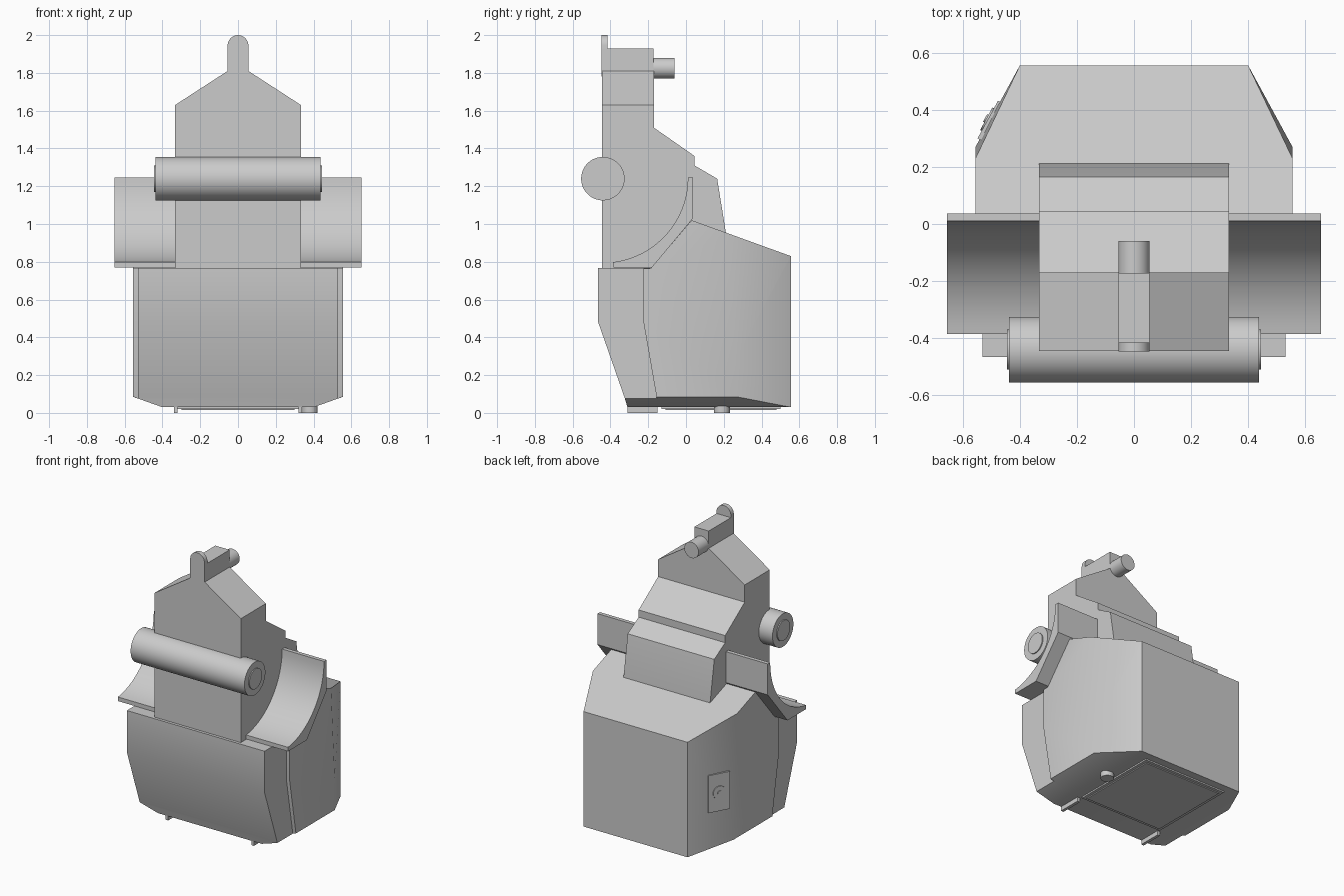
import bpy, bmesh, math
from mathutils import Vector, Matrix

cube = bpy.data.objects.get("Cube")
if cube:
    bpy.data.objects.remove(cube, do_unlink=True)

grey = bpy.data.materials.new("light grey")
grey.use_nodes = True
grey.diffuse_color = (0.6, 0.6, 0.6, 1)
grey.node_tree.nodes["Principled BSDF"].inputs["Base Color"].default_value = (0.6, 0.6, 0.6, 1)


def finish(name, bm, angle=30):
    bmesh.ops.recalc_face_normals(bm, faces=bm.faces)
    mesh = bpy.data.meshes.new(name)
    bm.to_mesh(mesh)
    bm.free()
    mesh.materials.append(grey)
    obj = bpy.data.objects.new(name, mesh)
    bpy.context.collection.objects.link(obj)
    bpy.ops.object.select_all(action="DESELECT")
    obj.select_set(True)
    bpy.context.view_layer.objects.active = obj
    bpy.ops.object.shade_smooth_by_angle(angle=math.radians(angle))
    return obj


def slab(bm, points, a, b, place):
    """Extrude a closed outline from depth a to depth b."""
    face = bm.faces.new([bm.verts.new(place(p, q, a)) for p, q in points])
    new = bmesh.ops.extrude_face_region(bm, geom=[face])["geom"]
    shift = Vector(place(0, 0, b)) - Vector(place(0, 0, a))
    bmesh.ops.translate(bm, verts=[v for v in new if isinstance(v, bmesh.types.BMVert)], vec=shift)


def side(p, q, d):      # outline in y, z; depth along x
    return (d, p, q)


def front(p, q, d):     # outline in x, z; depth along y
    return (p, d, q)


def trim(bm, p, q, r):
    """Cut off the outside of the plane through three points, on both sides."""
    p, q, r = Vector(p), Vector(q), Vector(r)
    normal = (q - p).cross(r - p).normalized()
    if normal.x < 0:
        normal.negate()
    for s in (1, -1):
        mirror = Vector((s, 1, 1))
        cut = bmesh.ops.bisect_plane(bm, geom=bm.verts[:] + bm.edges[:] + bm.faces[:],
                                     plane_co=p * mirror, plane_no=normal * mirror,
                                     clear_outer=True)["geom_cut"]
        edges = [e for e in cut if isinstance(e, bmesh.types.BMEdge) and e.is_boundary]
        if edges:
            bmesh.ops.holes_fill(bm, edges=edges, sides=0)


def box(name, lo, hi):
    bm = bmesh.new()
    lo, hi = Vector(lo), Vector(hi)
    m = Matrix.Translation((lo + hi) / 2) @ Matrix.Diagonal((hi - lo).to_4d())
    m[3][3] = 1
    bmesh.ops.create_cube(bm, size=1, matrix=m)
    return finish(name, bm)


def rod(name, centre, direction, radius, length, segments=48):
    bm = bmesh.new()
    m = Matrix.Translation(centre) @ Vector(direction).to_track_quat("Z", "Y").to_matrix().to_4x4()
    bmesh.ops.create_cone(bm, cap_ends=True, segments=segments, radius1=radius,
                          radius2=radius, depth=length, matrix=m)
    return finish(name, bm)


# Main body: side profile with bevelled underside and rear corners
floor_bevel = ((0.555, 0, 0.085), (0.4, 0, 0.03), (0.4, 1, 0.03))
bm = bmesh.new()
slab(bm, [(-0.225, 0.765), (-0.185, 0.765), (0.03, 1.02), (0.555, 0.83), (0.555, 0.03),
          (-0.15, 0.03), (-0.155, 0.08), (-0.225, 0.48)], -0.555, 0.555, side)
trim(bm, *floor_bevel)
trim(bm, (0.4, 0.555, 0.83), (0.4, 0.555, 0.03), (0.555, 0.27, 0.085))
trim(bm, (0.4, 0.555, 0.83), (0.555, 0.23, 0.95), (0.555, 0.27, 0.3))
finish("main_body", bm)

# Front shell, slightly narrower than the body
bm = bmesh.new()
slab(bm, [(-0.465, 0.768), (-0.465, 0.48), (-0.325, 0.08), (-0.31, 0.03), (-0.15, 0.03),
          (-0.155, 0.08), (-0.2, 0.48), (-0.19, 0.768)], -0.53, 0.53, side)
trim(bm, *floor_bevel)
finish("front_shell", bm)

# Tower with stepped back and sloping shoulders
bm = bmesh.new()
slab(bm, [(-0.445, 0.76), (-0.445, 1.9), (-0.17, 1.9), (-0.17, 1.51), (0.045, 1.36),
          (0.045, 1.31), (0.165, 1.24), (0.215, 0.93), (0.215, 0.76)], -0.333, 0.333, side)
trim(bm, (0.333, 0, 1.63), (0.055, 0, 1.81), (0.055, 1, 1.81))
finish("tower", bm)

# Ridge block, rounded sight tab and rear pin
box("ridge_block", (-0.055, -0.444, 1.75), (0.055, -0.171, 1.93))
bm = bmesh.new()
arch = [(0.055 * math.cos(math.pi * i / 16), 1.945 + 0.055 * math.sin(math.pi * i / 16))
        for i in range(17)]
slab(bm, [(-0.055, 1.78), (0.055, 1.78)] + arch, -0.447, -0.415, front)
finish("sight_tab", bm)
rod("rear_pin", (0, -0.125, 1.825), (0, 1, 0), 0.055, 0.13)

# Curved side wings, concentric with the roller
bm = bmesh.new()
arc = []
for i in range(21):
    a = math.radians(-83 + 83 * i / 20)
    arc.append((-0.44 + 0.45 * math.cos(a), 1.245 + 0.45 * math.sin(a)))
slab(bm, [(-0.385, 0.77)] + arc + [(0.037, 1.245), (0.037, 1.03), (-0.18, 0.77)],
     -0.655, 0.655, side)
finish("side_wings", bm)

# Roller with end caps
rod("roller", (0, -0.44, 1.24), (1, 0, 0), 0.115, 0.876, 64)
rod("roller_caps", (0, -0.44, 1.24), (1, 0, 0), 0.07, 0.89)

# Underside: framed hatch, two runners and a knob
bm = bmesh.new()
slab(bm, [(-0.32, -0.13), (0.32, -0.13), (0.32, 0.5), (-0.32, 0.5)], 0.035, 0.02,
     lambda p, q, d: (p, q, d))
bm.normal_update()
bottom = min(bm.faces, key=lambda f: f.calc_center_median().z)
bmesh.ops.inset_region(bm, faces=[bottom], thickness=0.03)
bmesh.ops.inset_region(bm, faces=[bottom], thickness=0.002, depth=-0.006)
finish("bottom_hatch", bm)
for s, label in ((1, "left"), (-1, "right")):
    box(label + "_runner", (s * 0.33 - 0.01, -0.31, 0), (s * 0.33 + 0.01, -0.15, 0.035))
rod("bottom_knob", (0.38, 0.19, 0.025), (0, 0, 1), 0.042, 0.05, 32)

# Lock plate on the bevelled rear corner
out = Vector((-0.285, 0.155, 0)).normalized()
spot = Vector((-0.505, 0.362, 0.44))
plate = box("lock_plate", (-0.075, -0.13, -0.01), (0.075, 0.13, 0.008))
plate.matrix_world = Matrix.Translation(spot) @ out.to_track_quat("Z", "Y").to_matrix().to_4x4()
rod("lock_ring", spot + out * 0.008, out, 0.045, 0.012, 32)
rod("lock_core", spot + out * 0.012, out, 0.015, 0.014, 24)
